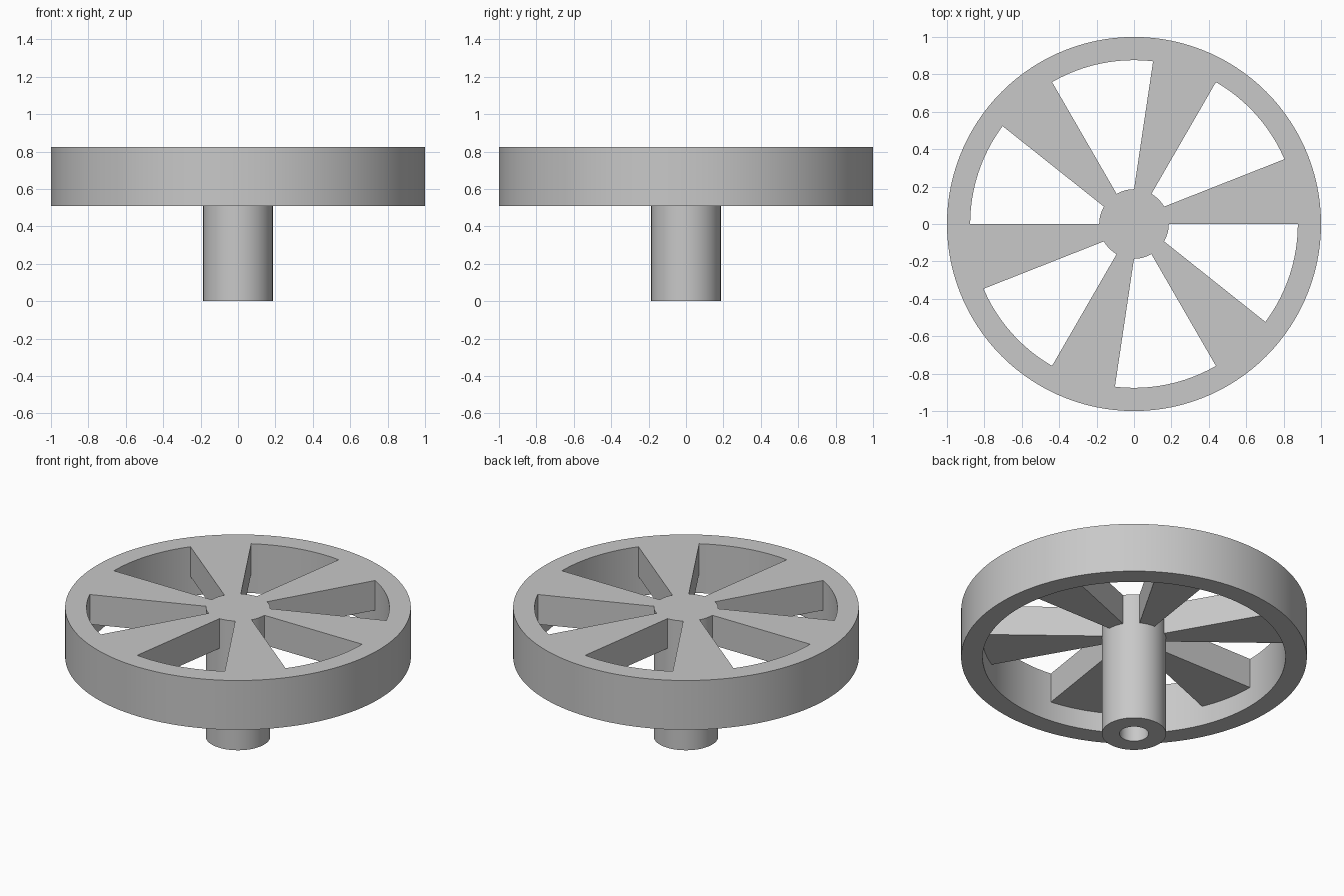
import bpy
import bmesh
from math import cos, sin, radians, tau

cube = bpy.data.objects.get("Cube")
if cube:
    bpy.data.objects.remove(cube, do_unlink=True)

TOP, RIM_BOTTOM, SPOKE_BOTTOM = 0.825, 0.51, 0.635
RIM_OUTER, RIM_INNER, HUB, BORE = 1.0, 0.876, 0.186, 0.084
BORE_TOP = 0.51

grey = bpy.data.materials.new("plain grey")
grey.use_nodes = True
colour = (0.58, 0.58, 0.58, 1)
grey.diffuse_color = colour
grey.node_tree.nodes["Principled BSDF"].inputs["Base Color"].default_value = colour


def finish(name, bm):
    bmesh.ops.remove_doubles(bm, verts=bm.verts, dist=1e-5)
    bmesh.ops.recalc_face_normals(bm, faces=bm.faces)
    mesh = bpy.data.meshes.new(name)
    bm.to_mesh(mesh)
    bm.free()
    mesh.materials.append(grey)
    obj = bpy.data.objects.new(name, mesh)
    bpy.context.collection.objects.link(obj)
    bpy.ops.object.select_all(action="DESELECT")
    obj.select_set(True)
    bpy.context.view_layer.objects.active = obj
    bpy.ops.object.shade_smooth_by_angle(angle=radians(30))
    return obj


def lathe(name, profile, steps):
    bm = bmesh.new()
    verts = [bm.verts.new((r, 0, z)) for r, z in profile]
    edges = [bm.edges.new(pair) for pair in zip(verts, verts[1:])]
    bmesh.ops.spin(bm, geom=verts + edges, cent=(0, 0, 0), axis=(0, 0, 1),
                   angle=tau, steps=steps, use_merge=True)
    return finish(name, bm)


def arc(radius, start, end, count):
    angles = [radians(start + (end - start) * i / count) for i in range(count + 1)]
    return [(radius * cos(a), radius * sin(a)) for a in angles]


# Outer rim
lathe("rim", [(RIM_INNER, RIM_BOTTOM), (RIM_OUTER, RIM_BOTTOM), (RIM_OUTER, TOP),
              (RIM_INNER, TOP), (RIM_INNER, RIM_BOTTOM)], 120)

# Central hub with a blind bore from below
lathe("hub", [(0, BORE_TOP), (BORE, BORE_TOP), (BORE, 0), (HUB, 0),
              (HUB, TOP), (0, TOP)], 72)

# Six tapered spokes, each with one radial side and one slanted side
for k in range(6):
    turn = 60 * k
    outline = (arc(RIM_INNER + 0.001, turn, turn + 23.3, 8)
               + arc(HUB - 0.001, turn + 30, turn, 6))
    bm = bmesh.new()
    base = bm.faces.new([bm.verts.new((x, y, SPOKE_BOTTOM)) for x, y in outline])
    raised = bmesh.ops.extrude_face_region(bm, geom=[base], use_keep_orig=True)["geom"]
    bmesh.ops.translate(bm, vec=(0, 0, TOP - SPOKE_BOTTOM),
                        verts=[g for g in raised if isinstance(g, bmesh.types.BMVert)])
    finish(f"spoke_{k + 1}", bm)
